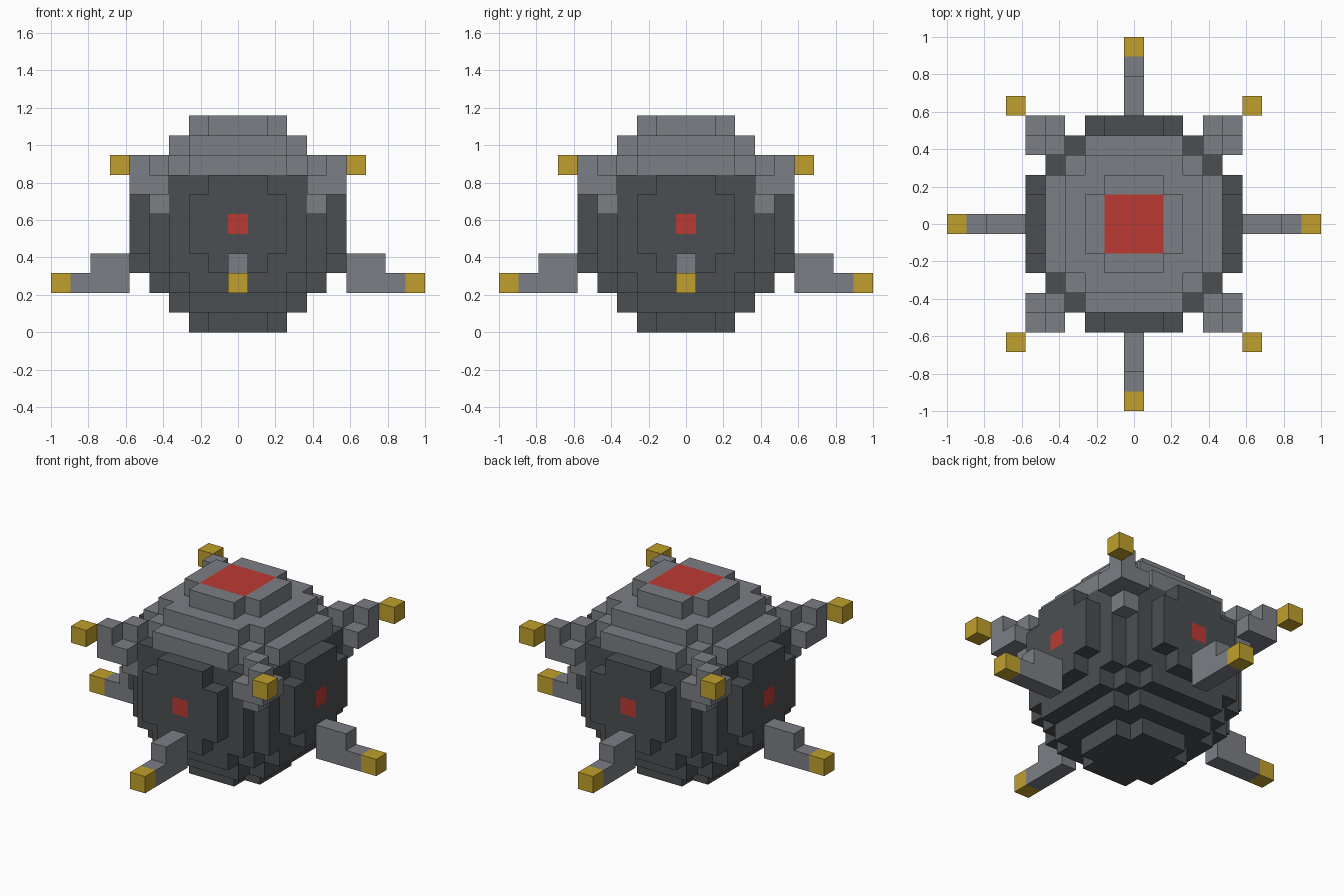
import bpy
import bmesh
from math import pi
from mathutils import Vector

if "Cube" in bpy.data.objects:
    bpy.data.objects.remove(bpy.data.objects["Cube"], do_unlink=True)

U = 2 / 19          # edge of one cube
MID = 5             # cube layer at the middle of the body


def material(name, r, g, b):
    m = bpy.data.materials.new(name)
    m.use_nodes = True
    m.diffuse_color = (r, g, b, 1)
    m.node_tree.nodes["Principled BSDF"].inputs["Base Color"].default_value = (r, g, b, 1)
    return m


DARK = material("dark grey", 0.070, 0.078, 0.084)
LIGHT = material("light grey", 0.198, 0.209, 0.232)
GOLD = material("gold", 0.527, 0.352, 0.025)
RED = material("red", 0.500, 0.042, 0.034)

parts = {}          # part name -> (material, set of cells)


def add_part(name, mat, cells):
    # a later part takes over any cell it shares with an earlier one
    cells = set(cells)
    for _, old in parts.values():
        old -= cells
    parts[name] = (mat, cells)


def turn(cell, quarter):
    x, y, z = cell
    for _ in range(quarter):
        x, y = -y, x
    return x, y, z


# Round body: dark below, light dome on top
R = range(-5, 6)
ball = [(x, y, z + MID) for x in R for y in R for z in R
        if x * x + y * y + z * z <= 5.5 ** 2]
add_part("lower_body", DARK, [c for c in ball if c[2] < 8])
add_part("upper_dome", LIGHT, [c for c in ball if c[2] >= 8])

# Red panel set in the top
add_part("top_panel", RED, [(x, y, 10) for x in (-1, 0, 1) for y in (-1, 0, 1)])

# Eye, leg and foot on each side, arm and tip on each corner
LEG = [(0, -6, 3), (0, -7, 3), (0, -6, 2), (0, -7, 2), (0, -8, 2)]
ARM = [(4, -4, 6), (4, -4, 7), (4, -5, 7), (5, -4, 7), (5, -5, 7),
       (4, -4, 8), (5, -5, 8)]
SIDES = ("front", "left", "back", "right")
CORNERS = ("front_left", "back_left", "back_right", "front_right")
for q in range(4):
    side, corner = SIDES[q], CORNERS[q]
    add_part(side + "_eye", RED, [turn((0, -5, MID), q)])
    add_part(side + "_leg", LIGHT, [turn(c, q) for c in LEG])
    add_part(side + "_foot", GOLD, [turn((0, -9, 2), q)])
    add_part(corner + "_arm", LIGHT, [turn(c, q) for c in ARM])
    add_part(corner + "_tip", GOLD, [turn((6, -6, 8), q)])

filled = set().union(*(cells for _, cells in parts.values()))


def build(name, mat, cells):
    # outer cube faces only, with flat neighbours joined
    bm = bmesh.new()
    for cell in sorted(cells):
        centre = Vector(cell) + Vector((0, 0, 0.5))
        for axis in range(3):
            for sign in (-1, 1):
                near = list(cell)
                near[axis] += sign
                if tuple(near) in filled:
                    continue
                n, a, b = Vector(), Vector(), Vector()
                n[axis] = sign * 0.5
                a[(axis + 1) % 3] = 0.5
                b[(axis + 2) % 3] = 0.5 * sign
                bm.faces.new([bm.verts.new((centre + n + p) * U)
                              for p in (-a - b, a - b, a + b, -a + b)])
    bmesh.ops.remove_doubles(bm, verts=bm.verts[:], dist=1e-4)
    bmesh.ops.dissolve_limit(bm, angle_limit=pi / 180,
                             verts=bm.verts[:], edges=bm.edges[:])
    mesh = bpy.data.meshes.new(name)
    bm.to_mesh(mesh)
    bm.free()
    mesh.materials.append(mat)
    bpy.context.collection.objects.link(bpy.data.objects.new(name, mesh))


for name, (mat, cells) in parts.items():
    build(name, mat, cells)
